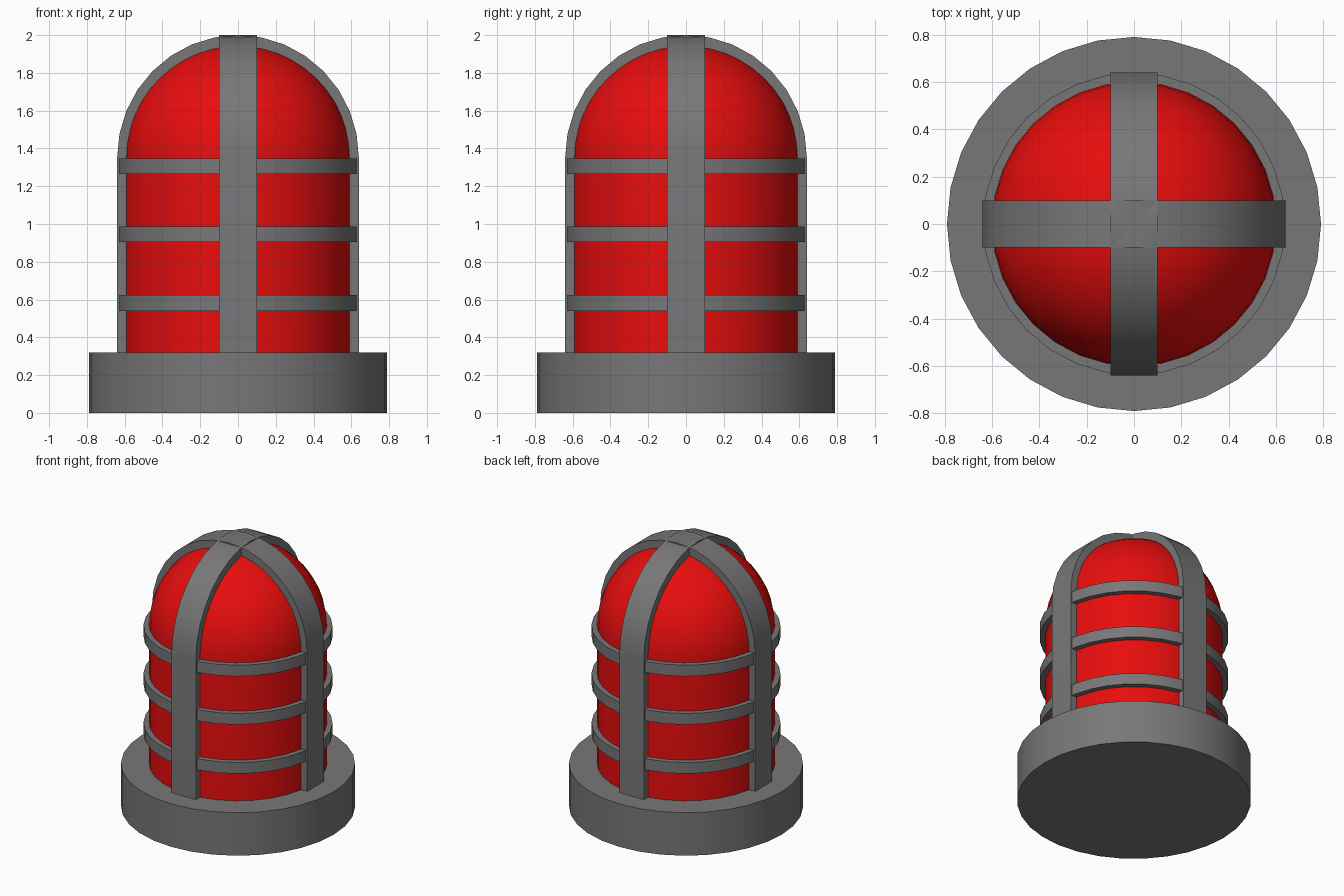
import bpy, bmesh, math

if "Cube" in bpy.data.objects:
    bpy.data.objects.remove(bpy.data.objects["Cube"])

def material(name, rgb):
    m = bpy.data.materials.new(name)
    m.diffuse_color = (*rgb, 1)
    m.use_nodes = True
    m.node_tree.nodes["Principled BSDF"].inputs["Base Color"].default_value = m.diffuse_color
    return m

grey = material("grey metal", (0.19, 0.185, 0.19))
red = material("red glass", (0.8, 0.004, 0.004))
SEG = 32

def finish(name, bm, mat, angle=40):
    bmesh.ops.remove_doubles(bm, verts=bm.verts, dist=1e-5)
    bmesh.ops.recalc_face_normals(bm, faces=bm.faces)
    me = bpy.data.meshes.new(name)
    bm.to_mesh(me)
    bm.free()
    me.materials.append(mat)
    ob = bpy.data.objects.new(name, me)
    bpy.context.collection.objects.link(ob)
    bpy.ops.object.select_all(action='DESELECT')
    ob.select_set(True)
    bpy.context.view_layer.objects.active = ob
    bpy.ops.object.shade_smooth_by_angle(angle=math.radians(angle))
    return ob

def lathe(name, profile, mat, closed=False):
    """Spin an (r, z) profile about z; vertices lie on the axes."""
    bm = bmesh.new()
    vs = [bm.verts.new((r, 0, z)) for r, z in profile]
    es = [bm.edges.new(p) for p in zip(vs, vs[1:])]
    if closed:
        es.append(bm.edges.new((vs[-1], vs[0])))
    bmesh.ops.spin(bm, geom=vs + es, cent=(0, 0, 0), axis=(0, 0, 1),
                   angle=math.tau, steps=SEG, use_merge=True)
    return finish(name, bm, mat)

# Base disc
lathe("base", [(0, 0), (0.79, 0), (0.79, 0.32), (0, 0.32)], grey)

# Red lamp cover: cylinder with a hemispherical top
dome = [(0.6 * math.cos(a), 1.35 + 0.6 * math.sin(a))
        for a in (i * math.pi / 24 for i in range(12))]
lathe("lamp_cover", [(0.6, 0.31)] + dome + [(0, 1.95)], red)

# Horizontal guard rings
for i, z in enumerate((0.54, 0.905, 1.265)):
    lathe(f"guard_ring_{i + 1}", [(0.57, z), (0.638, z), (0.638, z + 0.083), (0.57, z + 0.083)],
          grey, closed=True)

# Two crossing guard straps arching over the cover
def arch(r, h):
    arc = [(r * math.cos(a), 1.35 + h * math.sin(a))
           for a in (i * math.pi / 16 for i in range(17))]
    return [(r, 0.31)] + arc + [(-r, 0.31)]

def strap(name, rot):
    bm = bmesh.new()
    rows = [[bm.verts.new((x, y, z)) for x, z in arch(r, h)]
            for r, h, y in ((0.64, 0.65, -0.1), (0.64, 0.65, 0.1),
                            (0.57, 0.58, 0.1), (0.57, 0.58, -0.1))]
    for a, b in zip(rows, rows[1:] + rows[:1]):
        for j in range(len(a) - 1):
            bm.faces.new((a[j], a[j + 1], b[j + 1], b[j]))
    for j in (0, -1):
        bm.faces.new([r[j] for r in rows])
    finish(name, bm, grey).rotation_euler.z = rot

strap("guard_strap_x", 0)
strap("guard_strap_y", math.pi / 2)
